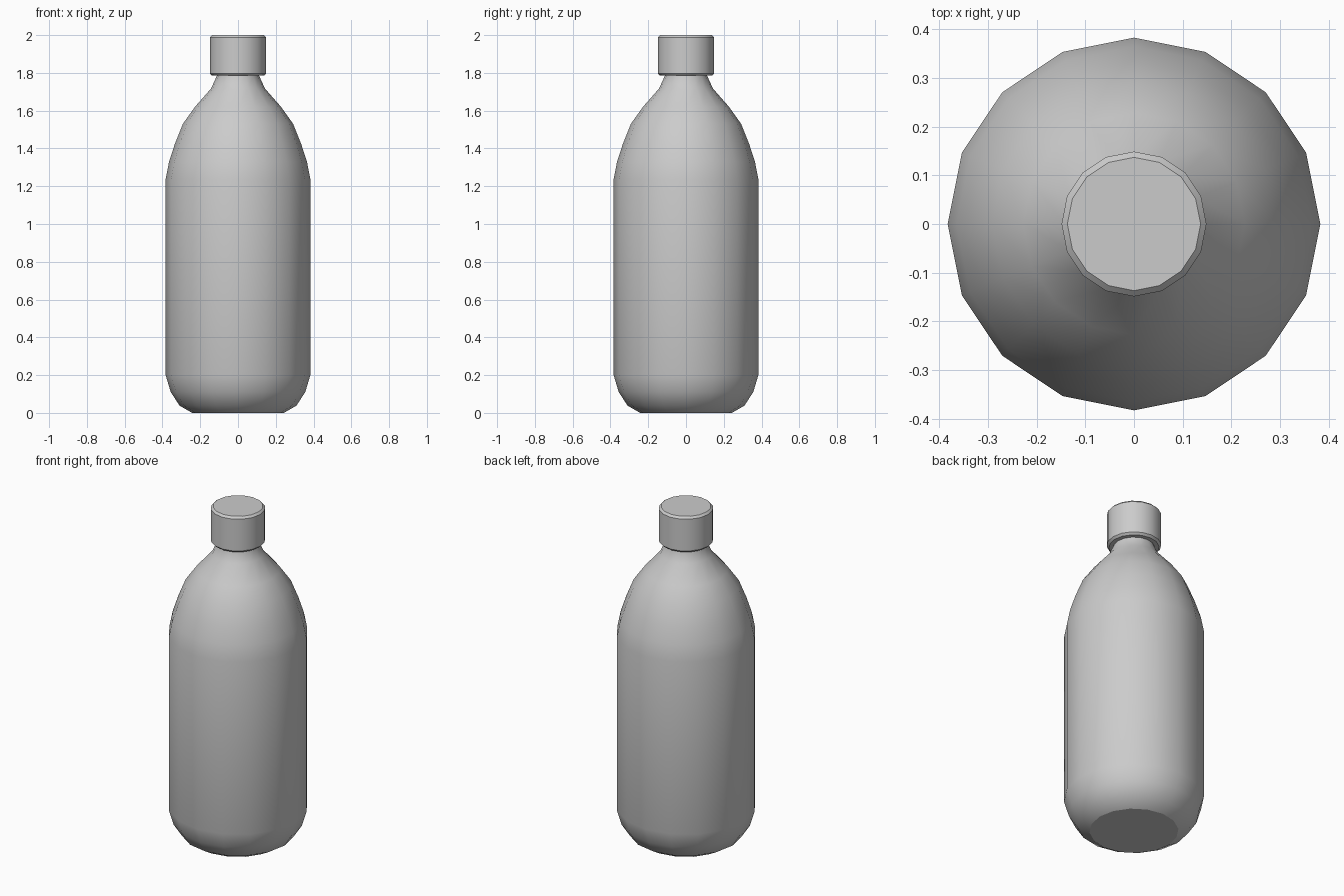
import bpy, bmesh, math

if "Cube" in bpy.data.objects:
    bpy.data.objects.remove(bpy.data.objects["Cube"])

SIDES = 16


def lathe(name, profile, angle):
    """Revolve a (radius, z) profile around z and close both ends."""
    bm = bmesh.new()
    rings = []
    for r, z in profile:
        rings.append([bm.verts.new((r * math.cos(math.tau * i / SIDES),
                                    r * math.sin(math.tau * i / SIDES), z))
                      for i in range(SIDES)])
    for low, high in zip(rings, rings[1:]):
        for i in range(SIDES):
            j = (i + 1) % SIDES
            bm.faces.new((low[i], low[j], high[j], high[i]))
    bm.faces.new(rings[0][::-1])
    bm.faces.new(rings[-1])
    mesh = bpy.data.meshes.new(name)
    bm.to_mesh(mesh)
    bm.free()
    obj = bpy.data.objects.new(name, mesh)
    bpy.context.collection.objects.link(obj)
    bpy.ops.object.select_all(action='DESELECT')
    obj.select_set(True)
    bpy.context.view_layer.objects.active = obj
    bpy.ops.object.shade_smooth_by_angle(angle=math.radians(angle))
    return obj


# Bottle body: rounded base, straight wall, curved shoulder, neck
body = lathe("bottle_body", [
    (0.243, 0.0), (0.309, 0.038), (0.356, 0.11), (0.383, 0.2),
    (0.383, 1.237), (0.365, 1.33), (0.334, 1.425), (0.292, 1.53),
    (0.228, 1.62), (0.142, 1.718), (0.112, 1.785), (0.112, 1.83)], 32)
# The flat base keeps a crisp edge
body.data.polygons[SIDES * 11].use_smooth = False

# Screw cap with chamfered rims
lathe("cap", [(0.137, 1.785), (0.149, 1.797), (0.149, 1.988), (0.137, 2.0)], 30)
